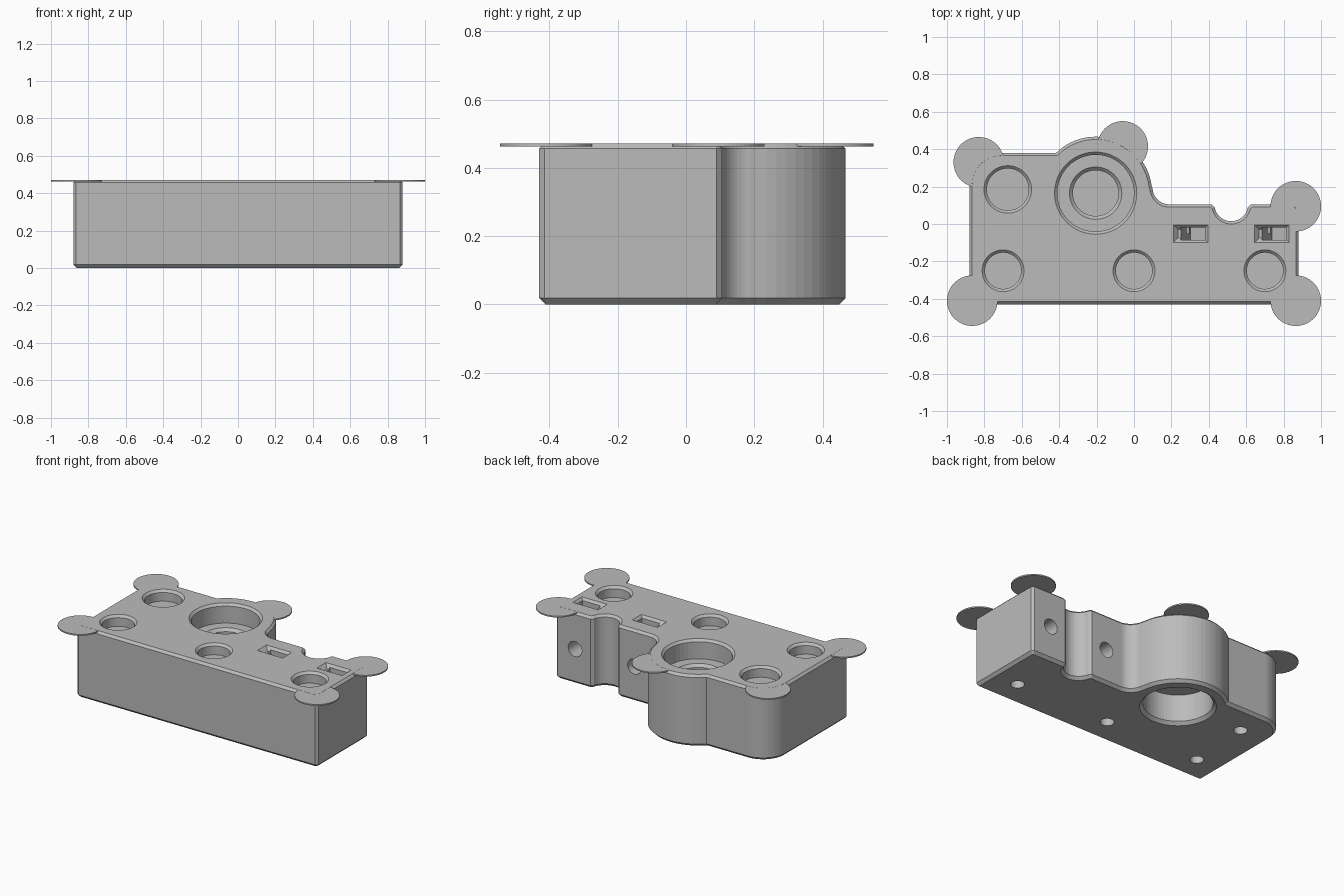
import bpy
import bmesh
from math import sin, cos, pi, radians

cube = bpy.data.objects.get("Cube")
if cube:
    bpy.data.objects.remove(cube)

TOP = 0.472      # height of the upper face
RIM = 0.015      # chamfer width

grey = bpy.data.materials.new("plain grey")
grey.use_nodes = True
grey.diffuse_color = (0.5, 0.5, 0.5, 1)
grey.node_tree.nodes["Principled BSDF"].inputs["Base Color"].default_value = (0.5, 0.5, 0.5, 1)


def finish(bm, name):
    bmesh.ops.recalc_face_normals(bm, faces=bm.faces)
    mesh = bpy.data.meshes.new(name)
    bm.to_mesh(mesh)
    bm.free()
    mesh.materials.append(grey)
    obj = bpy.data.objects.new(name, mesh)
    bpy.context.collection.objects.link(obj)
    return obj


def arc(cx, cy, r, start, end, n):
    steps = [radians(start + (end - start) * i / n) for i in range(n + 1)]
    return [(cx + r * cos(a), cy + r * sin(a)) for a in steps]


def loft(rings, name):
    """Skin a stack of equal-length closed rings and cap both ends."""
    bm = bmesh.new()
    loops = [[bm.verts.new(p) for p in ring] for ring in rings]
    n = len(loops[0])
    for low, high in zip(loops, loops[1:]):
        for i in range(n):
            j = (i + 1) % n
            bm.faces.new((low[i], low[j], high[j], high[i]))
    bm.faces.new(loops[0][::-1])
    bm.faces.new(loops[-1])
    return finish(bm, name)


def turned(x, y, profile, name, n=48):
    """Round solid about a vertical axis from (radius, z) pairs."""
    rings = []
    for r, z in profile:
        rings.append([(x + r * cos(2 * pi * i / n), y + r * sin(2 * pi * i / n), z)
                      for i in range(n)])
    return loft(rings, name)


def rect(x, y, hx, hy, z):
    return [(x - hx, y - hy, z), (x + hx, y - hy, z), (x + hx, y + hy, z), (x - hx, y + hy, z)]


def pocket(x, y, r, floor):
    """Round pocket from above with a chamfered mouth."""
    return turned(x, y, [(r, floor), (r, TOP - RIM), (r + 2 * RIM, TOP + RIM)], "pocket_cutter")


def combine(target, tool, operation):
    mod = target.modifiers.new(tool.name, 'BOOLEAN')
    mod.operation = operation
    mod.solver = 'EXACT'
    mod.object = tool
    bpy.context.view_layer.objects.active = target
    bpy.ops.object.modifier_apply(modifier=mod.name)
    bpy.data.objects.remove(tool)


# Housing block: outline with a round boss, a fillet and a cable notch
outline = [(-0.865, -0.43), (0.865, -0.43), (0.88, -0.415), (0.88, 0.09), (0.865, 0.105),
           (0.625, 0.105)]
outline += arc(0.52, 0.105, 0.09, -10, -170, 18)
outline += [(0.415, 0.105)]
outline += arc(0.189, 0.195, 0.09, 270, 184.3, 10)
outline += arc(-0.205, 0.165, 0.302, 8, 134.6, 22)
outline += arc(-0.71, 0.21, 0.17, 90, 180, 14)
outline += [(-0.88, -0.415)]
housing = loft([[(x, y, z) for x, y in outline] for z in (0, TOP)], "housing")

# Chamfer the upper and lower rims
bm = bmesh.new()
bm.from_mesh(housing.data)
for level, width in ((0, 0.018), (TOP, RIM)):
    edges = [e for e in bm.edges if all(abs(v.co.z - level) < 1e-5 for v in e.verts)]
    bmesh.ops.bevel(bm, geom=edges, offset=width, segments=1, affect='EDGES')
bm.to_mesh(housing.data)
bm.free()

# Thin round corner pads
for x, y in ((-0.865, -0.41), (0.865, -0.41), (0.865, 0.095), (-0.83, 0.33), (-0.06, 0.415)):
    pad = turned(x, y, [(0.135, TOP - 0.009), (0.135, TOP - 0.0004)], "corner_pad", 64)
    combine(housing, pad, 'UNION')

# Screw head pockets above, blind screw holes below
for x, y, r in ((-0.7, -0.25, 0.097), (0, -0.25, 0.097), (0.7, -0.25, 0.097),
                (-0.675, 0.185, 0.112)):
    combine(housing, pocket(x, y, r, 0.4), 'DIFFERENCE')
    hole = turned(x, y, [(0.042, -0.05), (0.042, 0.39)], "screw_hole_cutter", 32)
    combine(housing, hole, 'DIFFERENCE')

# Large stepped bore, closed by a thin web
bx, by = -0.205, 0.165
combine(housing, pocket(bx, by, 0.205, 0.345), 'DIFFERENCE')
step = turned(bx, by, [(0.122, 0.21), (0.122, 0.327), (0.14, 0.345), (0.14, 0.36)],
              "step_cutter")
combine(housing, step, 'DIFFERENCE')
bore = turned(bx, by, [(0.255, -0.025), (0.21, 0.02), (0.21, 0.2)], "bore_cutter", 64)
combine(housing, bore, 'DIFFERENCE')

# Nut slots with a V floor, each met by a cross hole from the back
for x in (0.303, 0.737):
    y, w, d = -0.052, 0.0775, 0.0325
    shape = [(x, 0.14), (x + w, 0.185), (x + w, 0.6), (x - w, 0.6)]
    slot = loft([[(px, y + s * d, pz) for px, pz in shape] for s in (-1, 1)], "slot_cutter")
    combine(housing, slot, 'DIFFERENCE')
    mouth = loft([rect(x, y, w + k, d + k, TOP - RIM + k) for k in (-0.01, 0.03)],
                 "mouth_cutter")
    combine(housing, mouth, 'DIFFERENCE')
    ring = arc(x, 0.23, 0.05, 0, 345, 23)
    cross = loft([[(px, py, pz) for px, pz in ring] for py in (y, 0.3)], "cross_hole_cutter")
    combine(housing, cross, 'DIFFERENCE')
